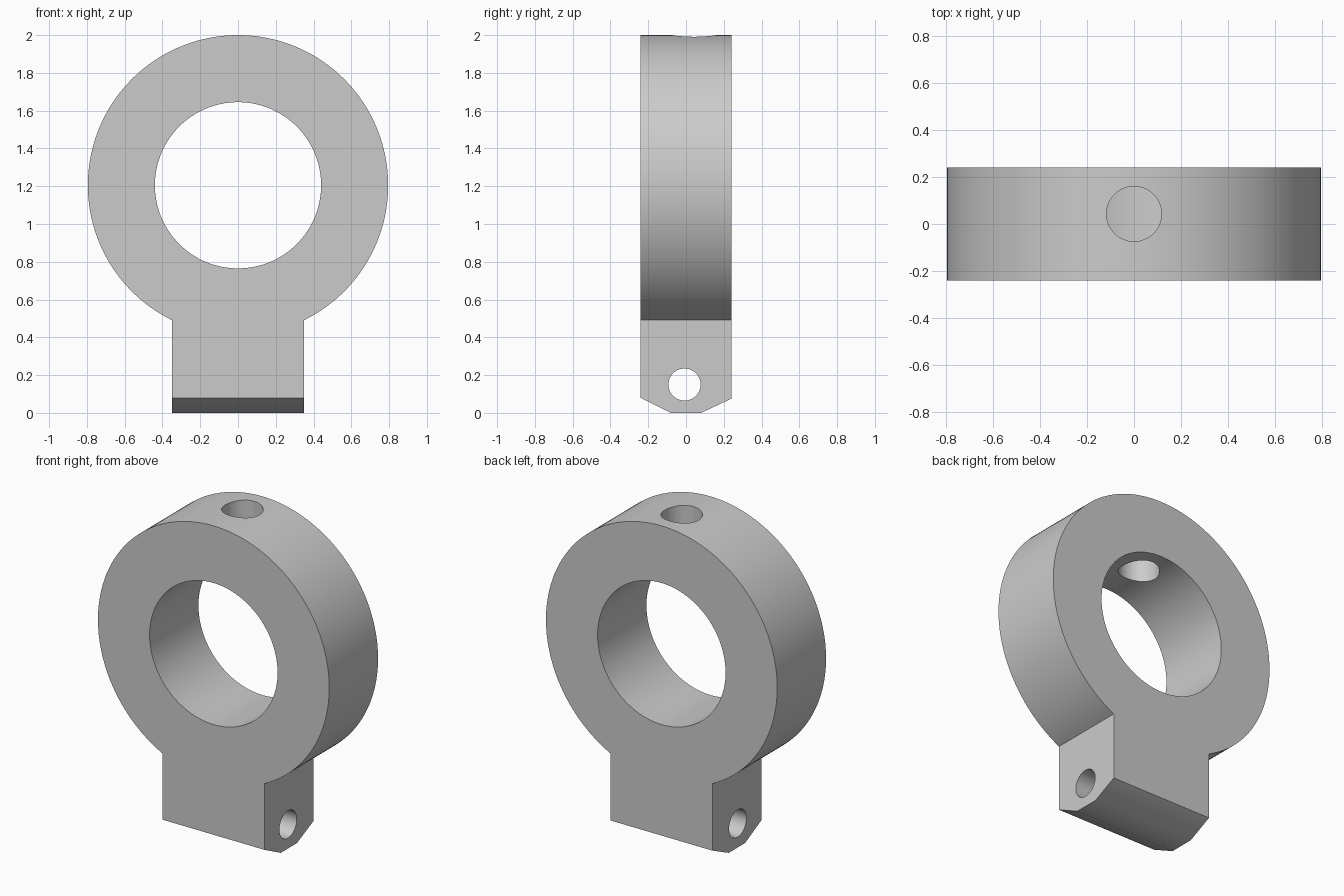
import bpy
import math

if "Cube" in bpy.data.objects:
    bpy.data.objects.remove(bpy.data.objects["Cube"], do_unlink=True)

DEPTH = 0.24            # half thickness along y
RING_Z = 1.205          # height of the ring centre
OUTER, BORE = 0.795, 0.44
TAB = 0.35              # half width of the tab

grey = bpy.data.materials.new("plain grey")
grey.use_nodes = True
colour = (0.6, 0.6, 0.6, 1)
grey.diffuse_color = colour
grey.node_tree.nodes["Principled BSDF"].inputs["Base Color"].default_value = colour


def cylinder(name, radius, length, centre, rotation=(0, 0, 0), sides=96):
    bpy.ops.mesh.primitive_cylinder_add(vertices=sides, radius=radius, depth=length,
                                        location=centre, rotation=rotation)
    obj = bpy.context.object
    obj.name = name
    obj.data.materials.append(grey)
    return obj


def prism_x(name, profile, half_width):
    """Extrude a (y, z) profile symmetrically along x."""
    n = len(profile)
    verts = [(x, y, z) for x in (-half_width, half_width) for y, z in profile]
    faces = [tuple(reversed(range(n))), tuple(range(n, 2 * n))]
    faces += [(i, (i + 1) % n, n + (i + 1) % n, n + i) for i in range(n)]
    mesh = bpy.data.meshes.new(name)
    mesh.from_pydata(verts, [], faces)
    mesh.materials.append(grey)
    obj = bpy.data.objects.new(name, mesh)
    bpy.context.collection.objects.link(obj)
    return obj


def combine(target, tool, operation):
    """Apply a boolean and discard the tool."""
    mod = target.modifiers.new(operation.title(), "BOOLEAN")
    mod.operation, mod.object, mod.solver = operation, tool, "EXACT"
    bpy.ops.object.select_all(action="DESELECT")
    bpy.context.view_layer.objects.active = target
    target.select_set(True)
    bpy.ops.object.modifier_apply(modifier=mod.name)
    bpy.data.objects.remove(tool, do_unlink=True)


across_y = (math.pi / 2, 0, 0)
across_x = (0, math.pi / 2, 0)

# Round collar with a chamfered tab below it
body = cylinder("ring_with_tab", OUTER, 2 * DEPTH, (0, 0, RING_Z), across_y, 160)
tab = prism_x("tab", [(-0.08, 0), (0.08, 0), (DEPTH, 0.075),
                      (DEPTH, 0.65), (-DEPTH, 0.65), (-DEPTH, 0.08)], TAB)
combine(body, tab, "UNION")

# Main bore, cross pin hole through the tab, and screw hole in the top
combine(body, cylinder("bore", BORE, 1, (0, 0, RING_Z), across_y, 128), "DIFFERENCE")
combine(body, cylinder("pin_hole", 0.085, 1, (0, -0.008, 0.15), across_x, 64), "DIFFERENCE")
combine(body, cylinder("screw_hole", 0.117, 0.8, (0, 0.043, 1.8), sides=64), "DIFFERENCE")

bpy.ops.object.shade_smooth_by_angle(angle=math.radians(30))
